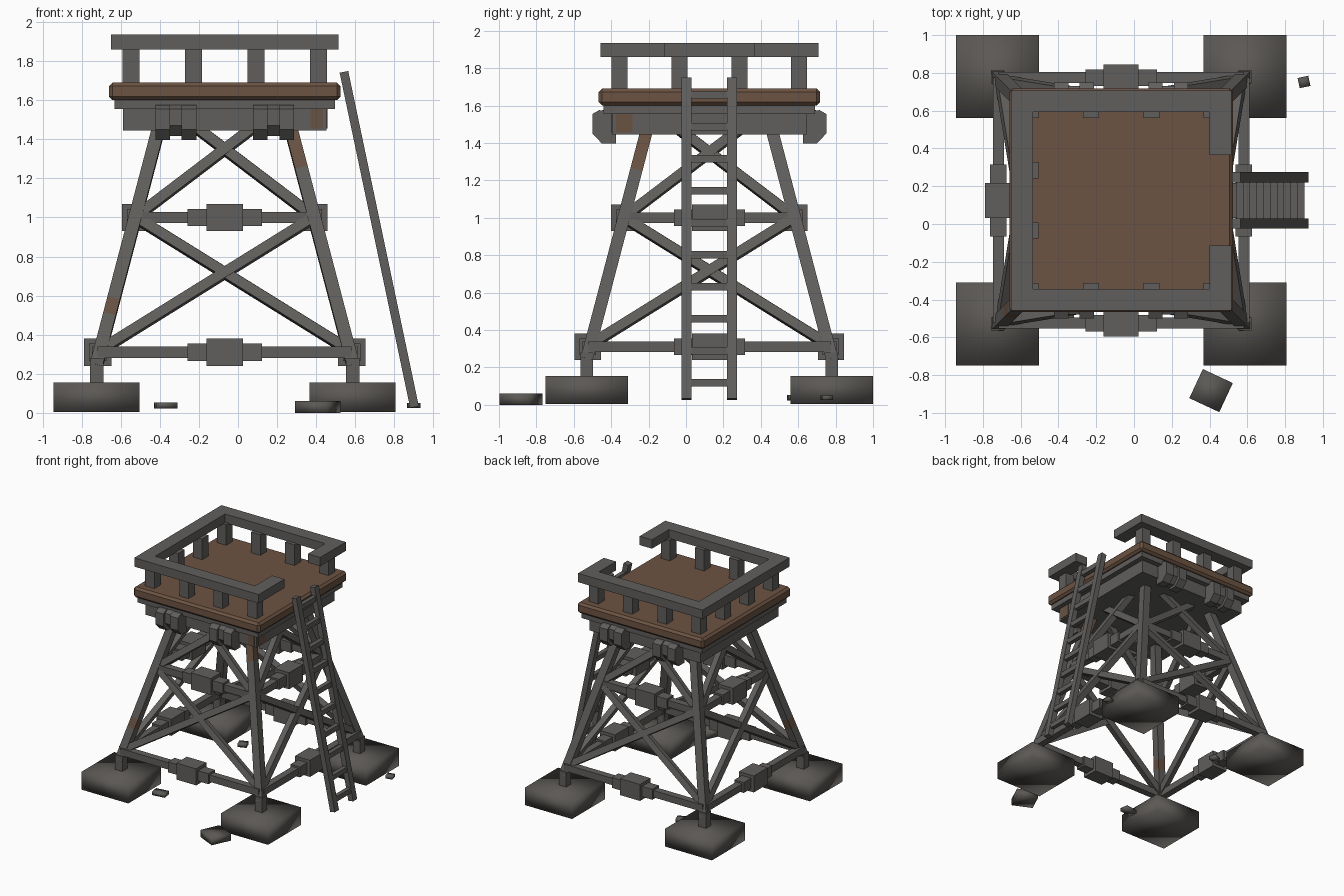
import bpy, bmesh, math
from mathutils import Vector, Matrix

if "Cube" in bpy.data.objects:
    bpy.data.objects.remove(bpy.data.objects["Cube"])

CX, CY = -0.068, 0.125          # tower axis


def mat(name, c):
    m = bpy.data.materials.new(name)
    m.diffuse_color = (*c, 1)
    m.use_nodes = True
    m.node_tree.nodes["Principled BSDF"].inputs["Base Color"].default_value = m.diffuse_color
    return m


STEEL = mat("grey steel", (0.118, 0.114, 0.108))
CONC = mat("concrete", (0.105, 0.098, 0.09))
WOOD = mat("brown deck", (0.15, 0.087, 0.055))
RUST = mat("rust", (0.14, 0.085, 0.055))


def finish(bm, name, m, bevel=0, smooth=False):
    bmesh.ops.recalc_face_normals(bm, faces=bm.faces)
    me = bpy.data.meshes.new(name)
    bm.to_mesh(me)
    bm.free()
    me.materials.append(m)
    for p in me.polygons:
        p.use_smooth = smooth
    ob = bpy.data.objects.new(name, me)
    bpy.context.collection.objects.link(ob)
    if bevel:
        b = ob.modifiers.new("bevel", 'BEVEL')
        b.width, b.segments = bevel, 1
    return ob


def box(name, c, s, m=STEEL, rot=0, bevel=0, smooth=False):
    bm = bmesh.new()
    M = Matrix.Translation(c) @ Matrix.Rotation(rot, 4, 'Z') @ Matrix.Diagonal((*s, 1))
    bmesh.ops.create_cube(bm, size=1, matrix=M)
    return finish(bm, name, m, bevel, smooth)


def span(name, a, b, m=STEEL, **k):
    a, b = Vector(a), Vector(b)
    return box(name, (a + b) / 2, b - a, m, **k)


def bar(name, a, b, w, t, n, m=STEEL):
    """Bar from a to b, thickness t along the normal n, width w across."""
    a, b = Vector(a), Vector(b)
    z = (b - a).normalized()
    x = Vector(n).cross(z).normalized()
    y = z.cross(x)
    R = Matrix((x, y, z)).transposed().to_4x4()
    bm = bmesh.new()
    bmesh.ops.create_cube(bm, size=1, matrix=Matrix.Translation((a + b) / 2) @ R
                          @ Matrix.Diagonal((w, t, (b - a).length, 1)))
    return finish(bm, name, m)


def off(z):
    """Distance of the leaning legs from the axis at height z."""
    return 0.655 - 0.355 * (z - 0.25) / 1.35


# footings, stubs and legs
for sx in (-1, 1):
    for sy in (-1, 1):
        def P(z):
            return (CX + sx * off(z), CY + sy * off(z), z)
        fx, fy = CX + sx * 0.655, CY + sy * 0.655
        box("footing", (fx, fy, 0.08), (0.44, 0.44, 0.15), CONC, smooth=True)
        box("leg_stub", (fx, fy, 0.20), (0.068, 0.068, 0.16))
        cuts = [(0.24, 1.58, STEEL)]
        if sy < 0 and sx > 0:
            cuts = [(0.24, 1.25, STEEL), (1.25, 1.58, RUST)]
        if sy < 0 and sx < 0:
            cuts = [(0.24, 0.5, STEEL), (0.5, 0.58, RUST), (0.58, 1.58, STEEL)]
        for a, b, m in cuts:
            bar("leg", P(a), P(b), 0.066, 0.066, (1, 0, 0), m)

# four sides: girders with sleeves, cross braces
for k in range(4):
    R = Matrix.Rotation(k * math.pi / 2, 3, 'Z')
    C = Vector((CX, CY, 0))

    def W(x, d, z):
        return C + R @ Vector((x, -d, z))
    n = R @ Vector((0, -1, 0.26))
    for z, d in ((0.31, 0.65), (1.0, 0.455)):
        for nm, h, t in (("girder", d, 0.058), ("sleeve", 0.19, 0.088), ("clamp", 0.093, 0.14)):
            box(nm, W(0, d, z), (2 * h, t, t), rot=k * math.pi / 2)
    for z0, z1 in ((0.32, 1.0), (1.0, 1.58)):
        for s in (-1, 1):
            bar("brace", W(-s * off(z0), off(z0), z0), W(s * off(z1), off(z1), z1),
                0.052, 0.05 + 0.004 * s, n)


# platform layers
def layer(name, h, z0, z1, m=STEEL, **k):
    return span(name, (CX - h, CY - h, z0), (CX + h, CY + h, z1), m, **k)


layer("under_frame", 0.52, 1.445, 1.56)
layer("support_slab", 0.565, 1.555, 1.605)
layer("deck", 0.592, 1.60, 1.69, WOOD, bevel=0.018)
span("rust_patch_front", (CX + 0.44, CY - 0.525, 1.455), (CX + 0.5, CY - 0.52, 1.555), RUST)
span("rust_patch_side", (CX + 0.52, CY - 0.5, 1.455), (CX + 0.525, CY - 0.41, 1.555), RUST)

# brackets on front and back
prof = [(0.50, 1.57), (0.59, 1.575), (0.625, 1.555), (0.625, 1.45), (0.575, 1.397), (0.50, 1.397)]
for sy in (-1, 1):
    for bx in (-0.25, 0.25):
        for x0, x1, d in ((-0.105, -0.03, 0), (-0.03, 0.03, 0.02), (0.03, 0.105, 0)):
            bm = bmesh.new()
            vs = [bm.verts.new((CX + bx + x0, CY + sy * (y - (d if y > 0.5 else 0)),
                                z + (d if z < 1.5 else 0))) for y, z in prof]
            f = bm.faces.new(vs)
            r = bmesh.ops.extrude_face_region(bm, geom=[f])
            bmesh.ops.translate(bm, vec=(x1 - x0, 0, 0),
                                verts=[v for v in r['geom'] if isinstance(v, bmesh.types.BMVert)])
            finish(bm, "bracket", STEEL)

# railing, open on the ladder side: one outline extruded upwards
o, i, g = 0.583, 0.468, 0.24
pts = [(o, -g), (o, -o), (-o, -o), (-o, o), (o, o), (o, g),
       (i, g), (i, i), (-i, i), (-i, -i), (i, -i), (i, -g)]
bm = bmesh.new()
lo = [bm.verts.new((CX + x, CY + y, 1.86)) for x, y in pts]
hi = [bm.verts.new((CX + x, CY + y, 1.935)) for x, y in pts]
for a in range(12):
    b = (a + 1) % 12
    bm.faces.new((lo[a], lo[b], hi[b], hi[a]))
for a in range(5):              # quads joining outer and inner outline
    for v in (lo, hi):
        bm.faces.new((v[a], v[a + 1], v[10 - a], v[11 - a]))
bmesh.ops.dissolve_limit(bm, angle_limit=0.01, verts=bm.verts, edges=bm.edges)
finish(bm, "railing", STEEL)

q = (-0.48, -0.16, 0.16, 0.48)
for x in q:
    for y in q:
        if abs(y) > 0.4 or x < -0.4:
            box("railing_post", (CX + x, CY + y, 1.775), (0.086, 0.086, 0.18))

# ladder
A, B = Vector((0.903, 0, 0.03)), Vector((0.542, 0, 1.745))
for y in (0.003, 0.247):
    d = Vector((0, y, 0))
    bar("ladder_rail", A + d, B + d, 0.045, 0.054, (0, 1, 0))
for r in range(10):
    z = 0.118 + 0.171 * r
    p = A.lerp(B, (z - A.z) / (B.z - A.z))
    bar("ladder_rung", (p.x, 0.01, z), (p.x, 0.24, z), 0.036, 0.042, (0, 0, 1))

# loose rubble
for x, y, z, sx, sy, h, a in ((0.408, -0.882, 0.03, 0.175, 0.17, 0.06, -25),
                              (-0.37, -0.51, 0.038, 0.11, 0.07, 0.03, 8),
                              (-0.36, 0.58, 0.038, 0.07, 0.06, 0.03, 20),
                              (0.9, 0.752, 0.038, 0.058, 0.055, 0.025, 12)):
    box("rubble", (x, y, z), (sx, sy, h), CONC, rot=math.radians(a), smooth=True)
